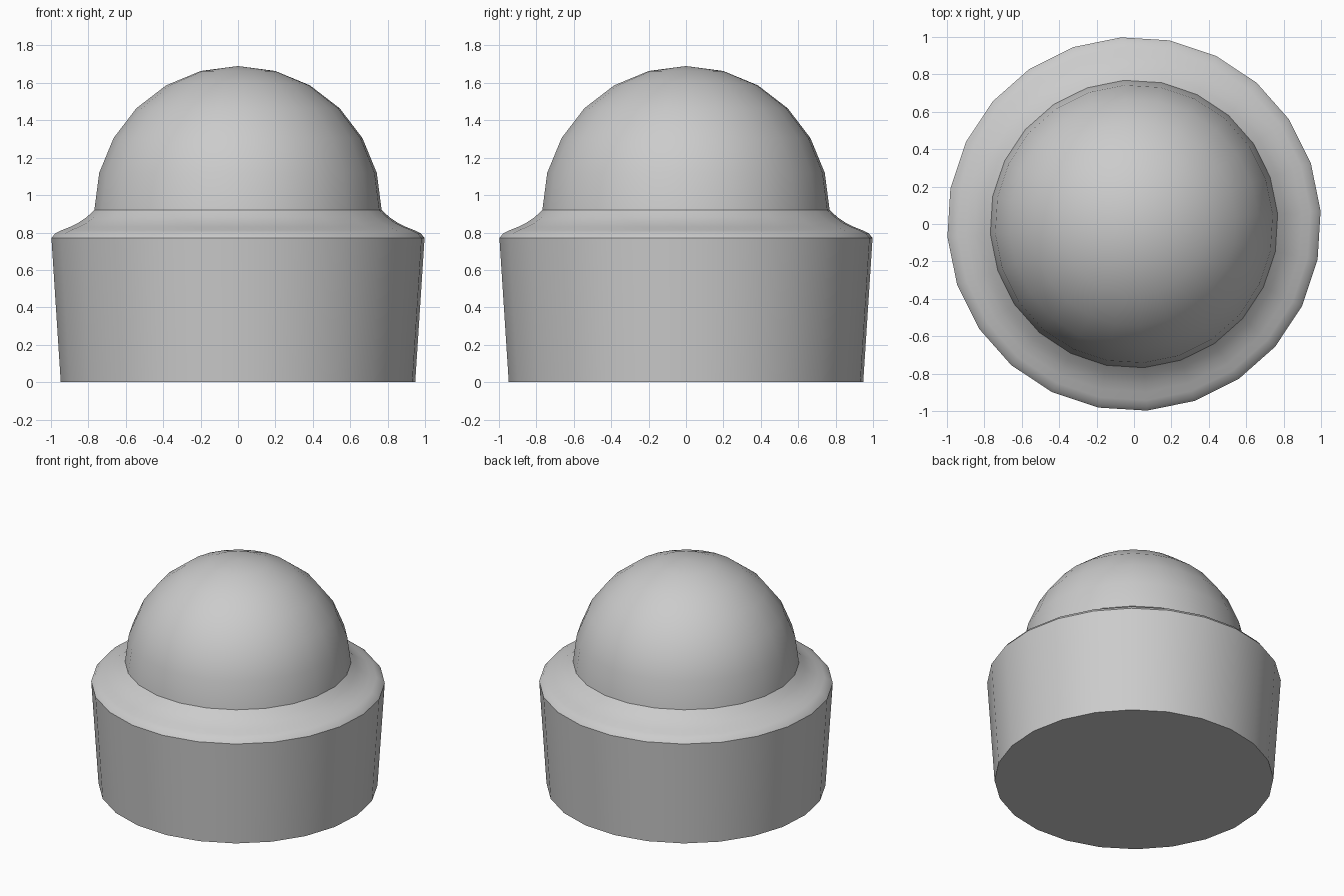
import bpy, bmesh
from math import sin, cos, radians, pi

if "Cube" in bpy.data.objects:
    bpy.data.objects.remove(bpy.data.objects["Cube"])

SEGMENTS = 24
OFFSET = radians(4)


def lathe(name, profile):
    """Revolve an (r, z) profile running bottom to top, closing both ends."""
    bm = bmesh.new()
    rings = []
    for r, z in profile:
        if r < 1e-5:
            rings.append([bm.verts.new((0, 0, z))])
        else:
            rings.append([bm.verts.new((r * cos(OFFSET + 2 * pi * i / SEGMENTS),
                                        r * sin(OFFSET + 2 * pi * i / SEGMENTS), z))
                          for i in range(SEGMENTS)])
    bm.faces.new(rings[0][::-1])
    for low, high in zip(rings, rings[1:]):
        for i in range(SEGMENTS):
            j = (i + 1) % SEGMENTS
            if len(high) == 1:
                bm.faces.new((low[i], low[j], high[0]))
            else:
                bm.faces.new((low[i], low[j], high[j], high[i]))
    # smooth faces, with the main outline rings kept sharp
    for f in bm.faces:
        f.smooth = True
    for k in (0, 1, DOME_START):
        ring = set(rings[k])
        for e in bm.edges:
            if e.verts[0] in ring and e.verts[1] in ring:
                e.smooth = False
    mesh = bpy.data.meshes.new(name)
    bm.to_mesh(mesh)
    bm.free()
    obj = bpy.data.objects.new(name, mesh)
    bpy.context.collection.objects.link(obj)
    return obj


# Tapered base and curved shoulder
profile = [(0.95, 0), (1.0, 0.77), (0.98, 0.795), (0.945, 0.812),
           (0.90, 0.83), (0.855, 0.852), (0.81, 0.883), (0.77, 0.92)]
DOME_START = len(profile) - 1

# Hemispherical dome
profile += [(0.77 * cos(radians(a)), 0.92 + 0.77 * sin(radians(a)))
            for a in range(15, 91, 15)]

lathe("domed_cap", profile)
